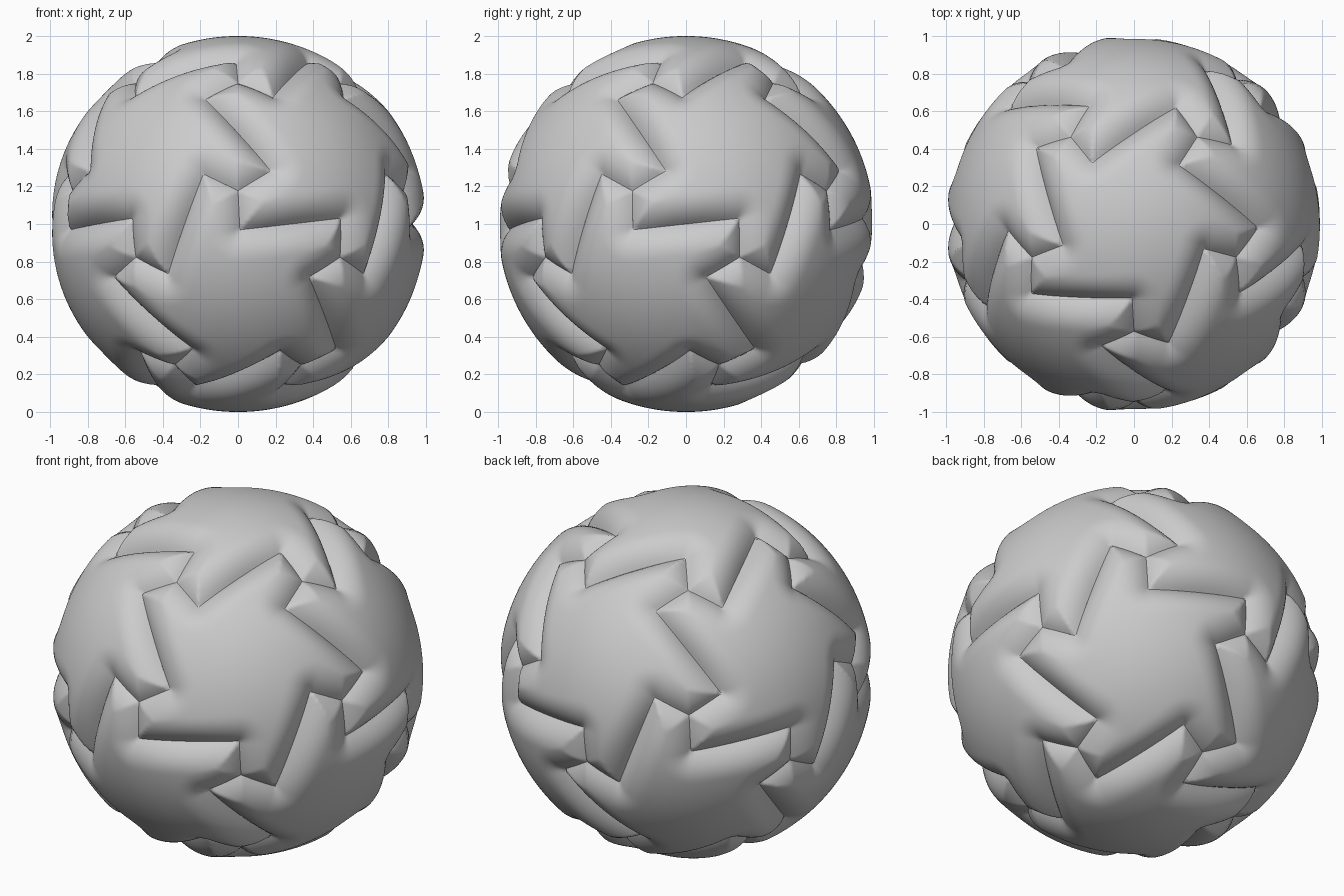
import bpy, math
from mathutils import Vector, Matrix
from mathutils.geometry import delaunay_2d_cdt

if "Cube" in bpy.data.objects:
    bpy.data.objects.remove(bpy.data.objects["Cube"])

STEP = 0.02      # mesh spacing
WIDTH = 0.17     # width of the rounded rim
POLAR = math.radians(31.717)   # pole to edge midpoint of a dodecahedron
V_POLAR = math.radians(37.377) # pole to corner of a dodecahedron


def on_sphere(polar, az):
    return Vector((math.sin(polar) * math.cos(az), math.sin(polar) * math.sin(az), math.cos(polar)))


# Pinwheel outline: each dodecahedron edge becomes a Z-shaped path
corners, mids = [], []
for k in range(5):
    az = math.radians(-90 - 72 * k)
    a = az - math.radians(36)
    m = on_sphere(POLAR, a)
    along = Vector((math.sin(a), -math.cos(a), 0))
    inward = Vector((-math.cos(POLAR) * math.cos(a), -math.cos(POLAR) * math.sin(a), math.sin(POLAR)))
    kink = -0.237 * along + 0.185 * inward
    corners += [on_sphere(V_POLAR, az), (m * 0.9537 + kink).normalized(), (m * 0.9537 - kink).normalized()]
    mids.append(m)

arcs = []
for i, p in enumerate(corners):
    q = corners[(i + 1) % 15]
    arcs.append((p, q, p.cross(q).normalized(), p.angle(q), i % 3 == 1))


def rim(p):
    """Distance to the nearest crease and the groove depth there."""
    best, depth = 9, 0
    for a, b, n, length, is_long in arcs:
        s = math.atan2(p.dot(n.cross(a)), p.dot(a))
        t = min(max(s / length, 0), 1)
        if t == 0 or t == 1:
            d = (p - (a if t == 0 else b)).length
        else:
            d = abs(math.asin(max(-1, min(1, p.dot(n)))))
        if d < best:
            best, depth = d, 0.06 + (0.022 * math.sin(math.pi * t) if is_long else 0)
    return best, depth


# One panel, triangulated in the gnomonic plane
def flat(p):
    return Vector((p.x / p.z, p.y / p.z))


outline = []
for a, b, n, length, _ in arcs:
    count = round(length / STEP)
    outline += [flat(a.lerp(b, j / count)) for j in range(count)]
points = list(outline)
rows = int(1.0 / (STEP * 0.866))
for r in range(-rows, rows + 1):
    for c in range(-50, 51):
        v = Vector(((c + 0.5 * (r % 2)) * STEP, r * STEP * 0.866))
        if v.length < 1 and rim(Vector((v.x, v.y, 1)).normalized())[0] > STEP * 0.45:
            points.append(v)
loop = list(range(len(outline)))[::-1]
flat_verts, _, faces, *_ = delaunay_2d_cdt(points, [], [loop], 1, 1e-6)

verts = []
for v in flat_verts:
    p = Vector((v.x, v.y, 1)).normalized()
    d, depth = rim(p)
    verts.append(p * (1 - depth * max(0, 1 - d / WIDTH) ** 2.2))
mesh = bpy.data.meshes.new("panel")
mesh.from_pydata(verts, [], faces)
mesh.update()
mesh.polygons.foreach_set("use_smooth", [True] * len(mesh.polygons))

# Twelve copies placed by half turns about edge midpoints
half = [Matrix.Identity(4)] + [Matrix.Rotation(math.pi, 4, m) for m in mids]
flip = Matrix.Rotation(math.pi, 4, Vector((math.cos(math.radians(-72)), math.sin(math.radians(-72)), 0)))
for i, rot in enumerate(half + [flip @ h for h in half]):
    ob = bpy.data.objects.new(f"ball_panel_{i + 1}", mesh)
    bpy.context.collection.objects.link(ob)
    ob.matrix_world = Matrix.Translation((0, 0, 1)) @ rot
